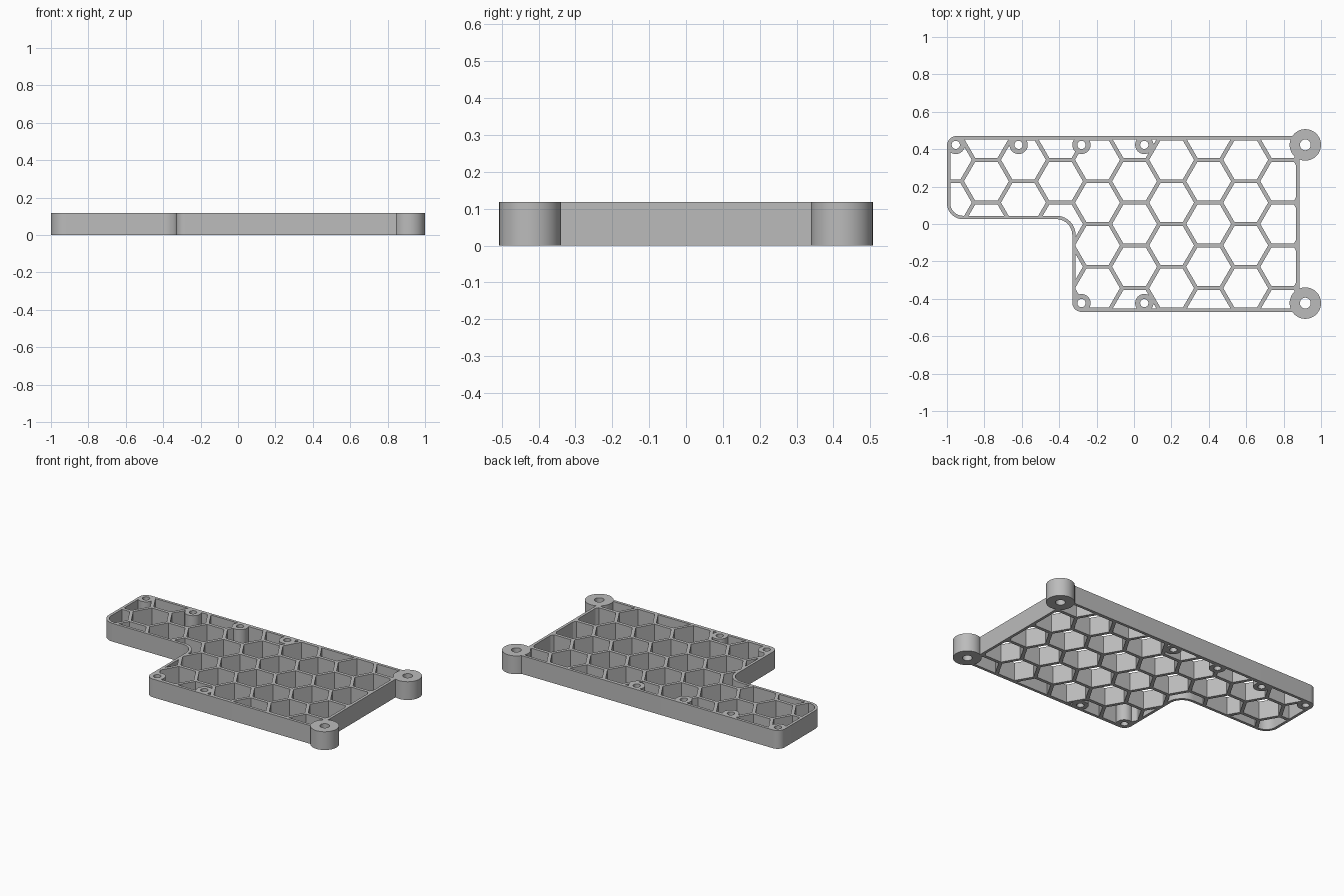
import bpy, bmesh, math
from mathutils import Vector

if "Cube" in bpy.data.objects:
    bpy.data.objects.remove(bpy.data.objects["Cube"], do_unlink=True)

H = 0.118            # frame height
WALL = 0.018         # rim thickness
PITCH = 0.2287       # honeycomb pitch across flats
RIB = 0.021          # rib thickness

grey = bpy.data.materials.new("Grey plastic")
grey.use_nodes = True
COLOUR = (0.50, 0.50, 0.50, 1)
grey.diffuse_color = COLOUR
grey.node_tree.nodes["Principled BSDF"].inputs["Base Color"].default_value = COLOUR


def prisms(name, loops, z0, z1):
    """One object holding an upright prism for each 2D loop."""
    bm = bmesh.new()
    for loop in loops:
        low = [bm.verts.new((x, y, z0)) for x, y in loop]
        high = [bm.verts.new((x, y, z1)) for x, y in loop]
        bm.faces.new(low[::-1])
        bm.faces.new(high)
        n = len(loop)
        for i in range(n):
            j = (i + 1) % n
            bm.faces.new((low[i], low[j], high[j], high[i]))
    bmesh.ops.recalc_face_normals(bm, faces=bm.faces)
    mesh = bpy.data.meshes.new(name)
    bm.to_mesh(mesh)
    bm.free()
    mesh.materials.append(grey)
    obj = bpy.data.objects.new(name, mesh)
    bpy.context.collection.objects.link(obj)
    return obj


def ring(x, y, r, n):
    return [(x + r * math.cos(2 * math.pi * i / n),
             y + r * math.sin(2 * math.pi * i / n)) for i in range(n)]


def rounded(corners, steps=10):
    """Loop with each corner (x, y, radius) replaced by an arc."""
    pts = []
    for i, (x, y, r) in enumerate(corners):
        p = Vector((x, y))
        if r == 0:
            pts.append(tuple(p))
            continue
        d1 = (Vector(corners[i - 1][:2]) - p).normalized()
        d2 = (Vector(corners[(i + 1) % len(corners)][:2]) - p).normalized()
        c = p + (d1 + d2) * r
        for k in range(steps + 1):
            a = math.pi / 2 * k / steps
            pts.append(tuple(c - r * (d2 * math.cos(a) + d1 * math.sin(a))))
    return pts


def outline(t):
    """Stepped outline, moved inwards by t."""
    return rounded([(0.885 - t, -0.47 + t, 0), (0.885 - t, 0.47 - t, 0),
                    (-1 + t, 0.47 - t, 0.05 - t), (-1 + t, 0.026 + t, 0.085 - t),
                    (-0.33 + t, 0.026 + t, 0.085 + t), (-0.33 + t, -0.47 + t, 0.05 - t)])


def boolean(target, tool, operation):
    """Apply a boolean and discard the tool."""
    mod = target.modifiers.new(operation, "BOOLEAN")
    mod.operation, mod.solver, mod.object = operation, "EXACT", tool
    bpy.context.view_layer.objects.active = target
    bpy.ops.object.modifier_apply(modifier=mod.name)
    bpy.data.objects.remove(tool, do_unlink=True)


# Screw positions
large = [(0.916, s * 0.423) for s in (-1, 1)]
small = [(x, 0.423) for x in (-0.953, -0.617, -0.281, 0.055)]
small += [(x, -0.423) for x in (-0.281, 0.055)]

# Honeycomb cells, trimmed to the inside of the rim and around the bosses
step = PITCH * math.sqrt(3) / 2
radius = (PITCH - RIB) / math.sqrt(3)
cells = [ring(0.003 + i * step, (j + 0.5 * (i % 2)) * PITCH, radius, 6)
         for i in range(-6, 6) for j in range(-3, 4)]
pockets = prisms("honeycomb_pockets", cells, -0.1, H + 0.1)
boolean(pockets, prisms("rim_inside", [outline(WALL)], -0.2, H + 0.2), "INTERSECT")
bosses = [ring(x, y, 0.049, 32) for x, y in small] + [ring(x, y, 0.084, 48) for x, y in large]
boolean(pockets, prisms("boss_blocks", bosses, -0.3, H + 0.3), "DIFFERENCE")

# Frame with corner mounts, pockets and screw holes
frame = prisms("honeycomb_frame", [outline(0)], 0, H)
boolean(frame, prisms("corner_mounts", [ring(x, y, 0.084, 48) for x, y in large], 0, H), "UNION")
boolean(frame, pockets, "DIFFERENCE")
holes = [ring(x, y, 0.022, 24) for x, y in small] + [ring(x, y, 0.029, 32) for x, y in large]
boolean(frame, prisms("screw_holes", holes, -0.1, H + 0.1), "DIFFERENCE")

# Smooth the curved walls, keep edges sharp
bpy.ops.object.select_all(action="DESELECT")
frame.select_set(True)
bpy.context.view_layer.objects.active = frame
bpy.ops.object.shade_smooth_by_angle(angle=math.radians(25))
